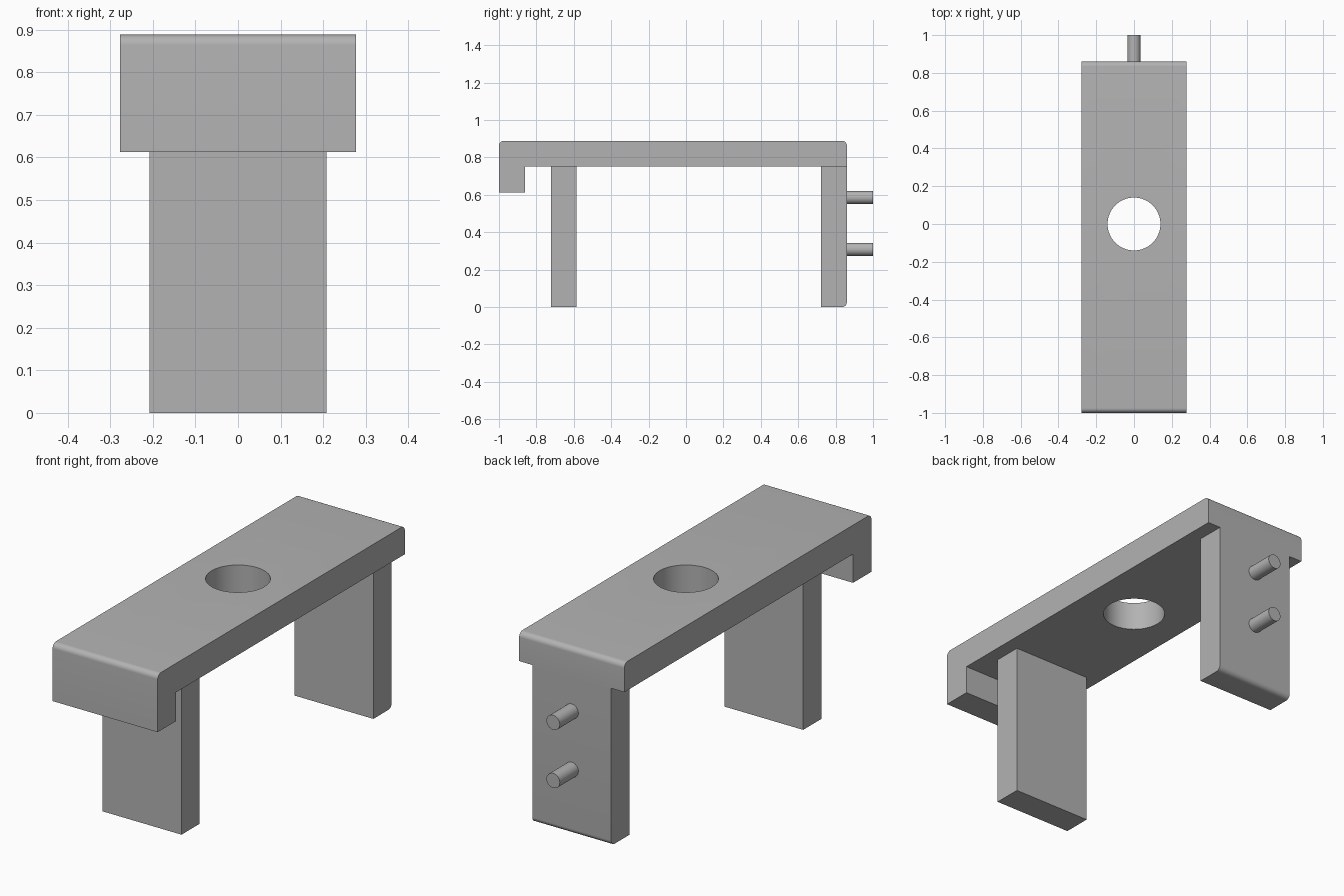
import bpy, bmesh, math
from mathutils import Matrix, Vector

cube = bpy.data.objects.get("Cube")
if cube:
    bpy.data.objects.remove(cube, do_unlink=True)

grey = bpy.data.materials.new("plain grey")
grey.use_nodes = True
colour = (0.45, 0.45, 0.45, 1)
grey.diffuse_color = colour
grey.node_tree.nodes["Principled BSDF"].inputs["Base Color"].default_value = colour


def finish(bm, name):
    bmesh.ops.recalc_face_normals(bm, faces=bm.faces)
    mesh = bpy.data.meshes.new(name)
    bm.to_mesh(mesh)
    bm.free()
    mesh.materials.append(grey)
    obj = bpy.data.objects.new(name, mesh)
    bpy.context.collection.objects.link(obj)
    return obj


def smooth(obj):
    bpy.ops.object.select_all(action="DESELECT")
    obj.select_set(True)
    bpy.context.view_layer.objects.active = obj
    bpy.ops.object.shade_smooth_by_angle(angle=math.radians(30))


def extruded(name, profile, half_width, rounded=(), radius=0.025):
    """Extrude a (y, z) profile across x, rounding the listed corners."""
    bm = bmesh.new()
    verts = [bm.verts.new((-half_width, y, z)) for y, z in profile]
    face = bm.faces.new(verts)
    corners = [verts[i] for i in rounded]
    if corners:
        bmesh.ops.bevel(bm, geom=corners, offset=radius, segments=8,
                        profile=0.5, affect="VERTICES")
    face = bm.faces[:]
    new = bmesh.ops.extrude_face_region(bm, geom=face)["geom"]
    moved = [g for g in new if isinstance(g, bmesh.types.BMVert)]
    bmesh.ops.translate(bm, verts=moved, vec=(2 * half_width, 0, 0))
    return finish(bm, name)


def cylinder(name, radius, depth, centre, turn=Matrix(), sides=48):
    bm = bmesh.new()
    bmesh.ops.create_cone(bm, cap_ends=True, segments=sides, radius1=radius,
                          radius2=radius, depth=depth,
                          matrix=Matrix.Translation(Vector(centre)) @ turn)
    return finish(bm, name)


def block(y0, y1, z0, z1):
    return [(y0, z0), (y1, z0), (y1, z1), (y0, z1)]


TOP, UNDER, LIP, BACK = 0.888, 0.75, 0.613, 0.86

# Top plate with the downturned front lip
plate = extruded("top_plate", [(-1, LIP), (-0.862, LIP), (-0.862, UNDER),
                               (BACK, UNDER), (BACK, TOP), (-1, TOP)],
                 0.277, rounded=(4, 5))

# Round hole through the plate
cutter = cylinder("hole_cutter", 0.14, 0.6, (0, 0, 0.82), sides=64)
cut = plate.modifiers.new("hole", "BOOLEAN")
cut.operation = "DIFFERENCE"
cut.solver = "EXACT"
cut.object = cutter
bpy.context.view_layer.objects.active = plate
bpy.ops.object.modifier_apply(modifier=cut.name)
bpy.data.objects.remove(cutter, do_unlink=True)
smooth(plate)

# Legs
extruded("front_leg", block(-0.722, -0.585, 0, UNDER), 0.208)
smooth(extruded("rear_leg", block(0.722, BACK, 0, UNDER), 0.208, rounded=(1,)))

# Pins on the back of the rear leg
along_y = Matrix.Rotation(math.pi / 2, 4, "X")
for name, z in (("upper_pin", 0.585), ("lower_pin", 0.308)):
    smooth(cylinder(name, 0.035, 1 - BACK, (0, (1 + BACK) / 2, z), along_y))
